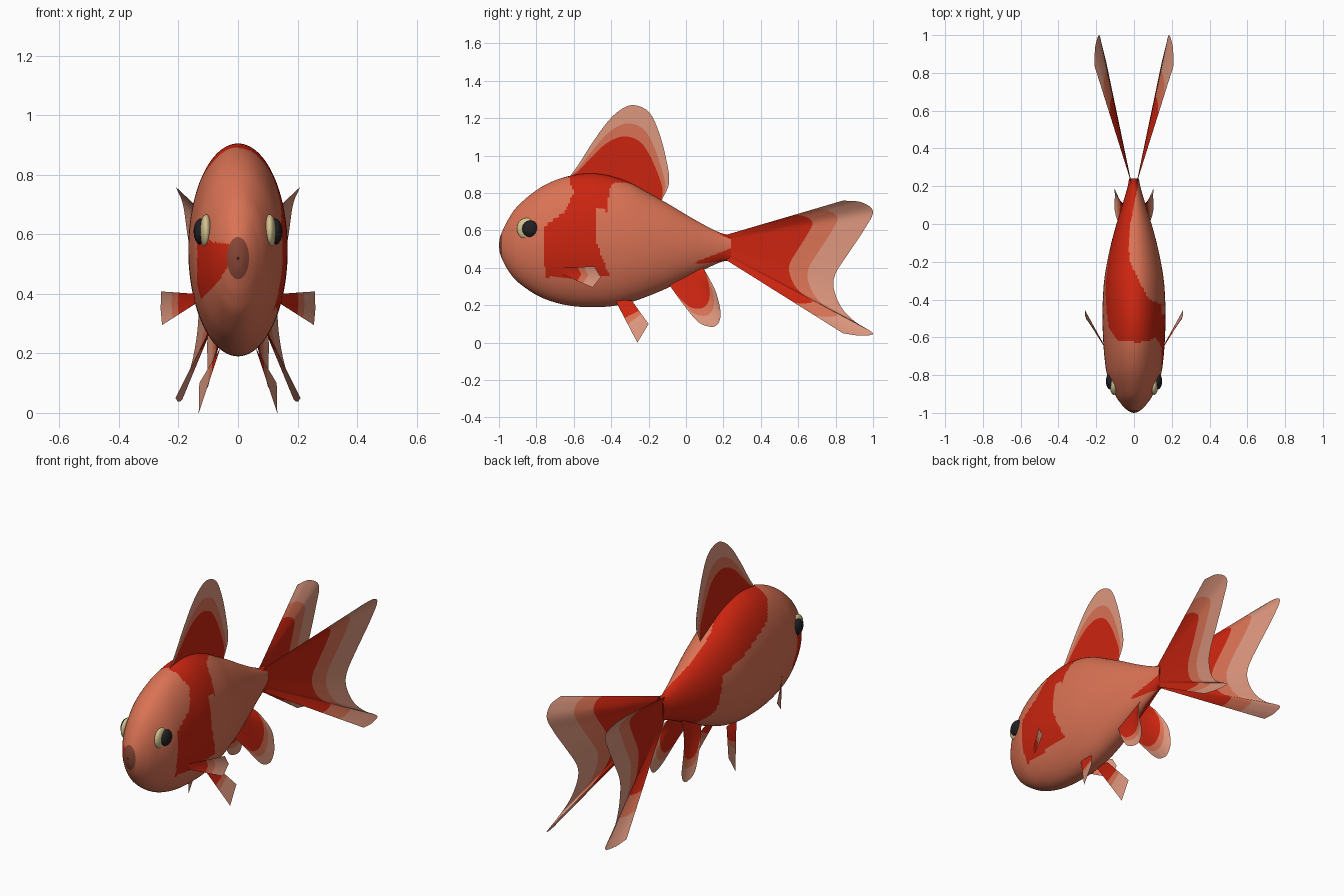
import bpy
import math
from mathutils import Vector

cube = bpy.data.objects.get("Cube")
if cube:
    bpy.data.objects.remove(cube, do_unlink=True)


def material(name, *rgb):
    mat = bpy.data.materials.new(name)
    mat.use_nodes = True
    colour = (*rgb, 1)
    mat.diffuse_color = colour
    shader = mat.node_tree.nodes["Principled BSDF"]
    shader.inputs["Base Color"].default_value = colour
    shader.inputs["Roughness"].default_value = 0.6
    return mat


orange = material("orange scales", .70, .17, .09)
red = material("deep red", .60, .018, .005)
pale = material("pale fin edge", .73, .31, .21)
brown = material("mouth brown", .24, .06, .035)
cream = material("eye cream", .66, .55, .28)
black = material("pupil black", .015, .015, .018)


def smooth_curve(points, steps):
    """Catmull-Rom curve through points of any dimension."""
    pts = [Vector(p) for p in points]
    padded = [2 * pts[0] - pts[1], *pts, 2 * pts[-1] - pts[-2]]
    result = []
    for a, b, c, d in zip(padded, padded[1:], padded[2:], padded[3:]):
        for i in range(steps):
            t = i / steps
            result.append(0.5 * (2 * b + (c - a) * t + (2 * a - 5 * b + 4 * c - d) * t * t
                                 + (3 * b - a - 3 * c + d) * t ** 3))
    return result + [pts[-1]]


def lookup(table, key):
    """Linear interpolation in a sorted list of (key, value) pairs."""
    if key <= table[0][0]:
        return table[0][1]
    for (k0, v0), (k1, v1) in zip(table, table[1:]):
        if key <= k1:
            return v0 + (v1 - v0) * (key - k0) / (k1 - k0)
    return table[-1][1]


def make_object(name, verts, faces, mats):
    mesh = bpy.data.meshes.new(name)
    mesh.from_pydata(verts, [], faces)
    for mat in mats:
        mesh.materials.append(mat)
    mesh.update()
    mesh.polygons.foreach_set("use_smooth", [True] * len(mesh.polygons))
    obj = bpy.data.objects.new(name, mesh)
    bpy.context.collection.objects.link(obj)
    return obj


def grid_faces(rows, columns):
    return [(r * columns + c, r * columns + c + 1,
             (r + 1) * columns + c + 1, (r + 1) * columns + c)
            for r in range(rows - 1) for c in range(columns - 1)]


# Body stations: y, top, bottom, half width
stations = [
    (-1, .523, .517, .002), (-.995, .56, .48, .02), (-.98, .60, .44, .042),
    (-.95, .66, .385, .07), (-.9, .73, .325, .102), (-.8, .815, .255, .142),
    (-.7, .868, .215, .157), (-.6, .896, .195, .164), (-.5, .905, .19, .167),
    (-.4, .89, .195, .165), (-.3, .855, .215, .158), (-.2, .80, .25, .142),
    (-.1, .745, .292, .12), (0, .685, .342, .093), (.1, .628, .392, .062),
    (.19, .585, .432, .036), (.24, .578, .438, .026),
]

# Edges of the red markings
band_front = [(.35, -.75), (.5, -.765), (.62, -.755), (.7, -.65), (.8, -.60), (.9, -.63)]
band_back = [(.35, -.40), (.45, -.45), (.55, -.48), (.7, -.48), (.8, -.45), (.9, -.42)]
saddle_side = [(-.43, .17), (-.4, .08), (-.3, .025), (-.2, -.02), (-.1, -.03),
               (0, -.02), (.1, 0), (.2, .02)]
saddle_low = [(-.62, .85), (-.55, .76), (-.3, .645), (-.15, .585), (-.12, .40), (.03, .3)]
cheek_low = [(-.13, .365), (-.06, .45), (-.03, .50)]


def marking(p):
    """Material slot of the body at a point: orange, red or brown."""
    x, y, z = p
    if y < -.9 and (x / .037) ** 2 + ((z - .52) / .07) ** 2 < 1:
        return 2
    if x > 0 and z > .35 and lookup(band_front, z) < y < lookup(band_back, z):
        return 1
    if x < lookup(saddle_side, y) and y > -.62 and z > lookup(saddle_low, y):
        if x < 0 or z > .5:
            return 1
    if x > 0 and y > .05 and .42 + .1 * (y - .05) < z < .43 + .4 * (y - .05):
        return 1
    if y < -.78 and -.137 < x < -.03 and lookup(cheek_low, x) < z < .57 - .15 * (x + .05):
        return 1
    return 0


segments = 112
verts, rings = [], smooth_curve(stations, 10)
for y, top, bottom, half in rings:
    for s in range(segments + 1):
        angle = math.tau * s / segments
        verts.append((half * math.sin(angle), y,
                      (top + bottom) / 2 + (top - bottom) / 2 * math.cos(angle)))
        if s == segments:
            verts[-1] = verts[-1 - segments]
faces = grid_faces(len(rings), segments + 1)
last = (len(rings) - 1) * (segments + 1)
faces += [tuple(range(segments)), tuple(range(last, last + segments))[::-1]]
body = make_object("body", verts, faces, [orange, red, brown])
for poly in body.data.polygons:
    poly.material_index = marking(poly.center)


def fin(name, root, rim, red_end, orange_end, side=1, steps=6):
    """Sheet fanning from a root line to a rim, banded from root to rim."""
    rim = smooth_curve(rim, steps) if steps > 1 else [Vector(p) for p in rim]
    start, end = Vector(root[0]), Vector(root[1])
    limits = [0, red_end, orange_end, 1]
    rows = [a + (b - a) * i / 4 for a, b in zip(limits, limits[1:]) for i in range(4)] + [1]
    verts = []
    for t in rows:
        for i, outer in enumerate(rim):
            p = start.lerp(end, i / (len(rim) - 1)).lerp(outer, t)
            verts.append((p.x * side, p.y, p.z))
    columns = len(rim)
    obj = make_object(name, verts, grid_faces(len(rows), columns), [red, orange, pale])
    for poly in obj.data.polygons:
        poly.material_index = poly.index // (columns - 1) // 4


# Dorsal fin
fin("dorsal_fin", [(0, -.62, .87), (0, -.14, .74)],
    [(0, -.62, .89), (0, -.57, .96), (0, -.5, 1.07), (0, -.42, 1.18), (0, -.35, 1.245),
     (0, -.28, 1.27), (0, -.2, 1.235), (0, -.15, 1.14), (0, -.11, 1), (0, -.09, .86),
     (0, -.13, .76)], .64, .79)

# Paired fins and eyes
for side, label in ((1, "left"), (-1, "right")):
    fin(label + "_tail_fin", [(.012, .21, .575), (.012, .21, .445)],
        [(.21, .84, .76), (.205, .94, .75), (.185, 1, .70), (.17, .95, .6),
         (.15, .87, .48), (.135, .8, .37), (.135, .79, .29), (.15, .83, .19),
         (.17, .9, .115), (.185, 1, .05), (.2, .93, .038), (.21, .84, .05)],
        .59, .76, side)
    fin(label + "_pectoral_fin", [(.145, -.67, .40), (.145, -.66, .365)],
        [(.258, -.49, .408), (.26, -.455, .35), (.255, -.50, .295)],
        .5, .68, side, 1)
    fin(label + "_pelvic_fin", [(.055, -.38, .23), (.055, -.29, .225)],
        [(.132, -.26, .0), (.13, -.2, .1)], .43, .57, side, 1)
    fin(label + "_anal_fin", [(.035, -.09, .31), (.03, .09, .40)],
        [(.07, -.03, .225), (.1, .06, .115), (.102, .13, .085), (.1, .17, .1),
         (.102, .185, .16), (.1, .16, .27), (.06, .11, .37)], .62, .77, side)
    for part, mat, centre, size in (
            ("eye", cream, (.107, -.852, .61), (.021, .053, .057)),
            ("pupil", black, (.125, -.833, .609), (.024, .043, .044))):
        bpy.ops.mesh.primitive_uv_sphere_add(
            segments=32, ring_count=16, radius=1,
            location=(centre[0] * side, centre[1], centre[2]))
        ball = bpy.context.object
        ball.name = label + "_" + part
        ball.scale = size
        ball.data.materials.append(mat)
        bpy.ops.object.shade_smooth()
